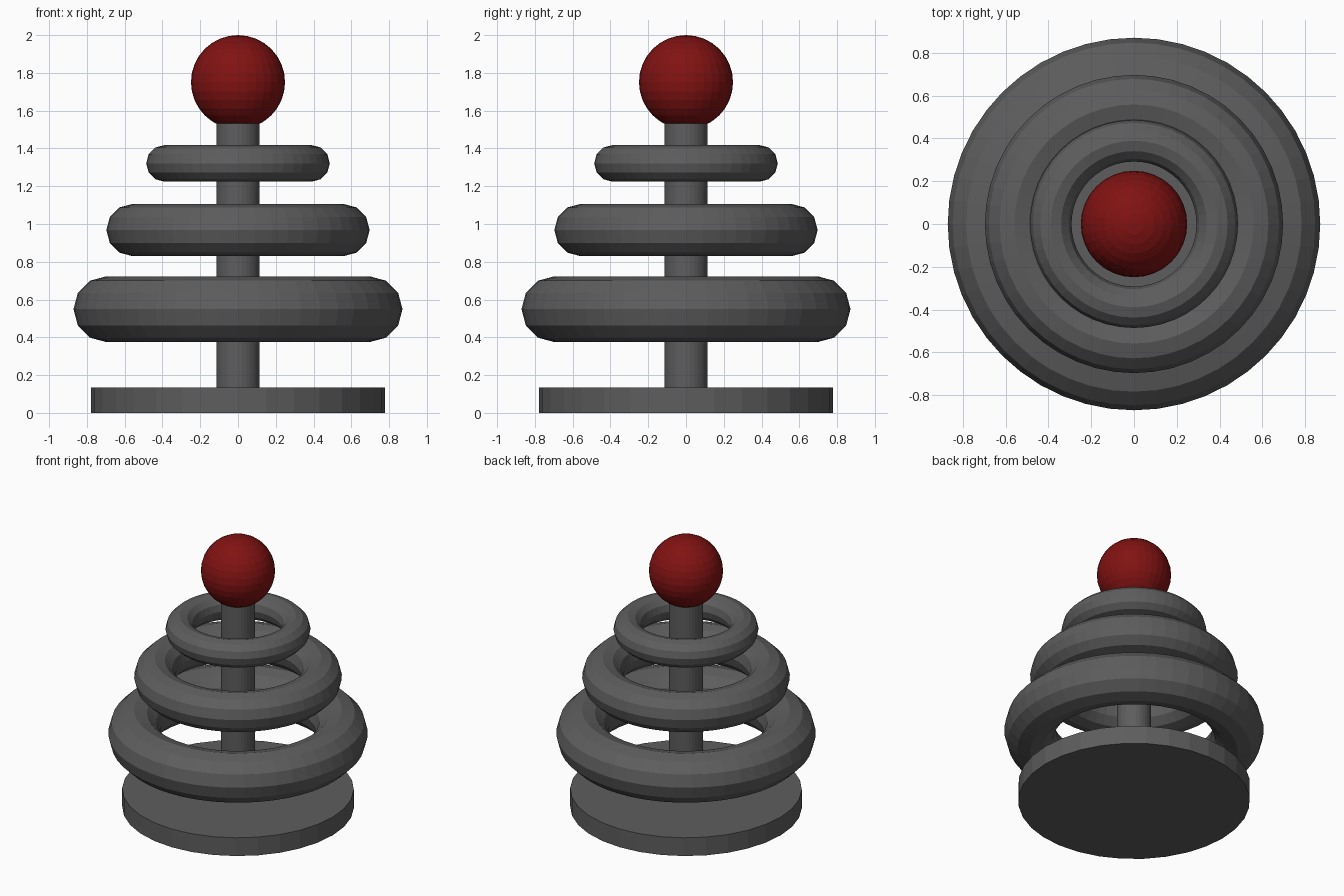
import bpy

if "Cube" in bpy.data.objects:
    bpy.data.objects.remove(bpy.data.objects["Cube"])


def material(name, rgb):
    m = bpy.data.materials.new(name)
    m.diffuse_color = (*rgb, 1.0)
    m.use_nodes = True
    m.node_tree.nodes["Principled BSDF"].inputs["Base Color"].default_value = m.diffuse_color
    return m


GREY = material("dark_grey", (0.11, 0.11, 0.11))
RED = material("dark_red", (0.22, 0.006, 0.006))


def finish(name, mat):
    ob = bpy.context.object
    ob.name = name
    ob.data.materials.append(mat)
    return ob


def cylinder(name, radius, z0, z1):
    bpy.ops.mesh.primitive_cylinder_add(
        vertices=32, radius=radius, depth=z1 - z0, location=(0, 0, (z0 + z1) / 2))
    finish(name, GREY)


# Round base and central post
cylinder("base", 0.777, 0.0, 0.135)
cylinder("post", 0.115, 0.135, 1.6)

# Stacked rings: major radius, tube radius, centre height
for name, major, minor, z in (
    ("large_ring", 0.697, 0.174, 0.549),
    ("middle_ring", 0.559, 0.138, 0.968),
    ("small_ring", 0.389, 0.097, 1.321),
):
    bpy.ops.mesh.primitive_torus_add(
        major_segments=48, minor_segments=12,
        major_radius=major, minor_radius=minor, location=(0, 0, z))
    finish(name, GREY)

# Ball on top
bpy.ops.mesh.primitive_uv_sphere_add(
    segments=32, ring_count=16, radius=0.249, location=(0, 0, 1.751))
finish("top_ball", RED)
